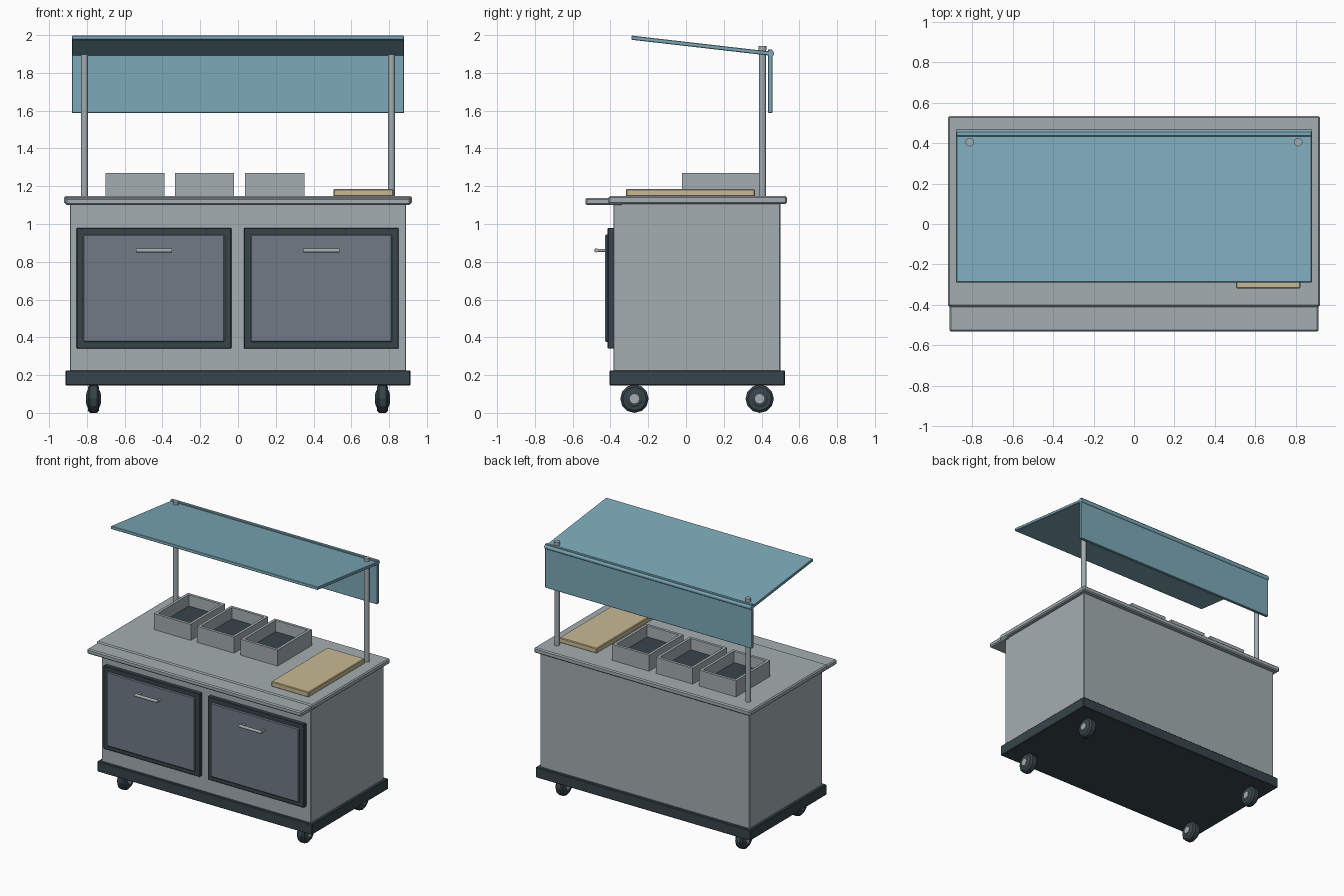
import bpy, bmesh, math
from mathutils import Vector, Matrix

cube = bpy.data.objects.get("Cube")
if cube:
    bpy.data.objects.remove(cube, do_unlink=True)


def material(name, rgb):
    m = bpy.data.materials.new(name)
    m.use_nodes = True
    m.diffuse_color = (*rgb, 1)
    m.node_tree.nodes["Principled BSDF"].inputs["Base Color"].default_value = (*rgb, 1)
    return m


STEEL = material("brushed steel", (0.37, 0.42, 0.44))
DARK = material("dark slate", (0.038, 0.058, 0.068))
PANEL = material("door grey", (0.16, 0.195, 0.235))
GLASS = material("teal glass", (0.20, 0.40, 0.48))
WOOD = material("pale wood", (0.58, 0.49, 0.29))


def finish(name, bm, mat, smooth=False):
    bmesh.ops.recalc_face_normals(bm, faces=bm.faces)
    mesh = bpy.data.meshes.new(name)
    bm.to_mesh(mesh)
    bm.free()
    mesh.materials.append(mat)
    ob = bpy.data.objects.new(name, mesh)
    bpy.context.collection.objects.link(ob)
    if smooth:
        bpy.ops.object.select_all(action='DESELECT')
        ob.select_set(True)
        bpy.context.view_layer.objects.active = ob
        bpy.ops.object.shade_smooth_by_angle(angle=math.radians(40))
    return ob


def box(name, mat, x, y, z, bevel=0.004):
    """Box from (min, max) ranges, with slightly softened edges."""
    lo, hi = Vector((x[0], y[0], z[0])), Vector((x[1], y[1], z[1]))
    bm = bmesh.new()
    bmesh.ops.create_cube(bm, size=1)
    for v in bm.verts:
        v.co = (lo + hi) / 2 + v.co * (hi - lo)
    ob = finish(name, bm, mat)
    if bevel:
        mod = ob.modifiers.new("soft edges", 'BEVEL')
        mod.width = bevel
        mod.segments = 1
    return ob


def rod(name, mat, a, b, r, sides=16):
    """Cylinder between two points."""
    a, b = Vector(a), Vector(b)
    turn = (b - a).to_track_quat('Z', 'Y').to_matrix().to_4x4()
    bm = bmesh.new()
    bmesh.ops.create_cone(bm, cap_ends=True, segments=sides, radius1=r, radius2=r,
                          depth=(b - a).length,
                          matrix=Matrix.Translation((a + b) / 2) @ turn)
    return finish(name, bm, mat, True)


def lathe_x(name, mat, profile, centre, sides):
    """Spin (offset, radius) points around the x axis."""
    bm = bmesh.new()
    verts = [bm.verts.new((x, 0, r)) for x, r in profile]
    edges = [bm.edges.new(p) for p in zip(verts, verts[1:])]
    bmesh.ops.spin(bm, geom=verts + edges, cent=(0, 0, 0), axis=(1, 0, 0),
                   angle=math.tau, steps=sides)
    bmesh.ops.remove_doubles(bm, verts=bm.verts, dist=0.0001)
    bmesh.ops.translate(bm, verts=bm.verts, vec=centre)
    return finish(name, bm, mat)


# Cabinet, plinth and worktop
box("cabinet_body", STEEL, (-0.89, 0.89), (-0.385, 0.50), (0.22, 1.11))
box("base_plinth", DARK, (-0.913, 0.913), (-0.405, 0.523), (0.145, 0.225))
box("worktop", STEEL, (-0.92, 0.92), (-0.41, 0.535), (1.107, 1.147), 0.008)
box("front_shelf", STEEL, (-0.913, 0.913), (-0.533, -0.335), (1.10, 1.138), 0.008)

# Doors with handles
for side, cx in (("right", -0.445), ("left", 0.441)):
    box(side + "_door_frame", DARK, (cx - 0.41, cx + 0.41), (-0.415, -0.38), (0.34, 0.98))
    box(side + "_door_panel", PANEL, (cx - 0.375, cx + 0.375), (-0.428, -0.41),
        (0.375, 0.945), 0.006)
    rod(side + "_handle_bar", STEEL, (cx - 0.096, -0.475, 0.86), (cx + 0.096, -0.475, 0.86), 0.011)
    for s in (-1, 1):
        rod(side + "_handle_stem", STEEL, (cx + s * 0.085, -0.475, 0.86),
            (cx + s * 0.085, -0.42, 0.86), 0.008, 10)

# Open food bins: the top face is inset and pushed down, its floor is dark
for i, cx in enumerate((-0.545, -0.177, 0.194)):
    bin_box = box("food_bin_%d" % (i + 1), STEEL, (cx - 0.157, cx + 0.157), (-0.02, 0.395),
                  (1.14, 1.27), 0)
    bm = bmesh.new()
    bm.from_mesh(bin_box.data)
    top = max(bm.faces, key=lambda f: f.calc_center_median().z)
    bmesh.ops.inset_individual(bm, faces=[top], thickness=0.03)
    bmesh.ops.inset_individual(bm, faces=[top], thickness=0.004)
    for v in top.verts:
        v.co.z -= 0.085
    top.material_index = 1
    bin_box.data.materials.append(DARK)
    bm.to_mesh(bin_box.data)
    bm.free()

box("cutting_board", WOOD, (0.505, 0.823), (-0.318, 0.365), (1.145, 1.185), 0.005)

# Posts, sloping canopy and rear screen
for side, s in (("right", -1), ("left", 1)):
    rod(side + "_post", STEEL, (s * 0.813, 0.405, 1.14), (s * 0.813, 0.405, 1.925), 0.019)
    rod(side + "_post_cap", STEEL, (s * 0.813, 0.405, 1.92), (s * 0.813, 0.405, 1.943), 0.021)

canopy = box("canopy", GLASS, (-0.88, 0.88), (-0.372, 0.372), (-0.011, 0.011), 0.003)
canopy.location = (0, 0.081, 1.944)
canopy.rotation_euler.x = -math.atan2(0.085, 0.74)
box("rear_screen", GLASS, (-0.88, 0.88), (0.434, 0.457), (1.588, 1.925), 0.003)
rod("screen_rail", GLASS, (-0.88, 0.45, 1.903), (0.88, 0.45, 1.903), 0.017, 12)

# Casters
TYRE = [(-0.03, 0), (-0.03, 0.062), (-0.018, 0.075), (0.018, 0.075), (0.03, 0.062), (0.03, 0)]
DISC = [(-0.036, 0), (-0.036, 0.036), (-0.028, 0.05), (0.028, 0.05), (0.036, 0.036), (0.036, 0)]
HUB = [(-0.039, 0), (-0.039, 0.025), (0.039, 0.025), (0.039, 0)]
for row, y in (("front", -0.273), ("rear", 0.39)):
    for side, s in (("right", -1), ("left", 1)):
        for part, profile, mat in (("tyre", TYRE, DARK), ("disc", DISC, DARK), ("hub", HUB, STEEL)):
            lathe_x("%s_%s_%s" % (row, side, part), mat, profile, (s * 0.765, y, 0.075), 12)
        rod("%s_%s_caster_stem" % (row, side), DARK, (s * 0.765, y, 0.08),
            (s * 0.765, y, 0.15), 0.022, 12)
